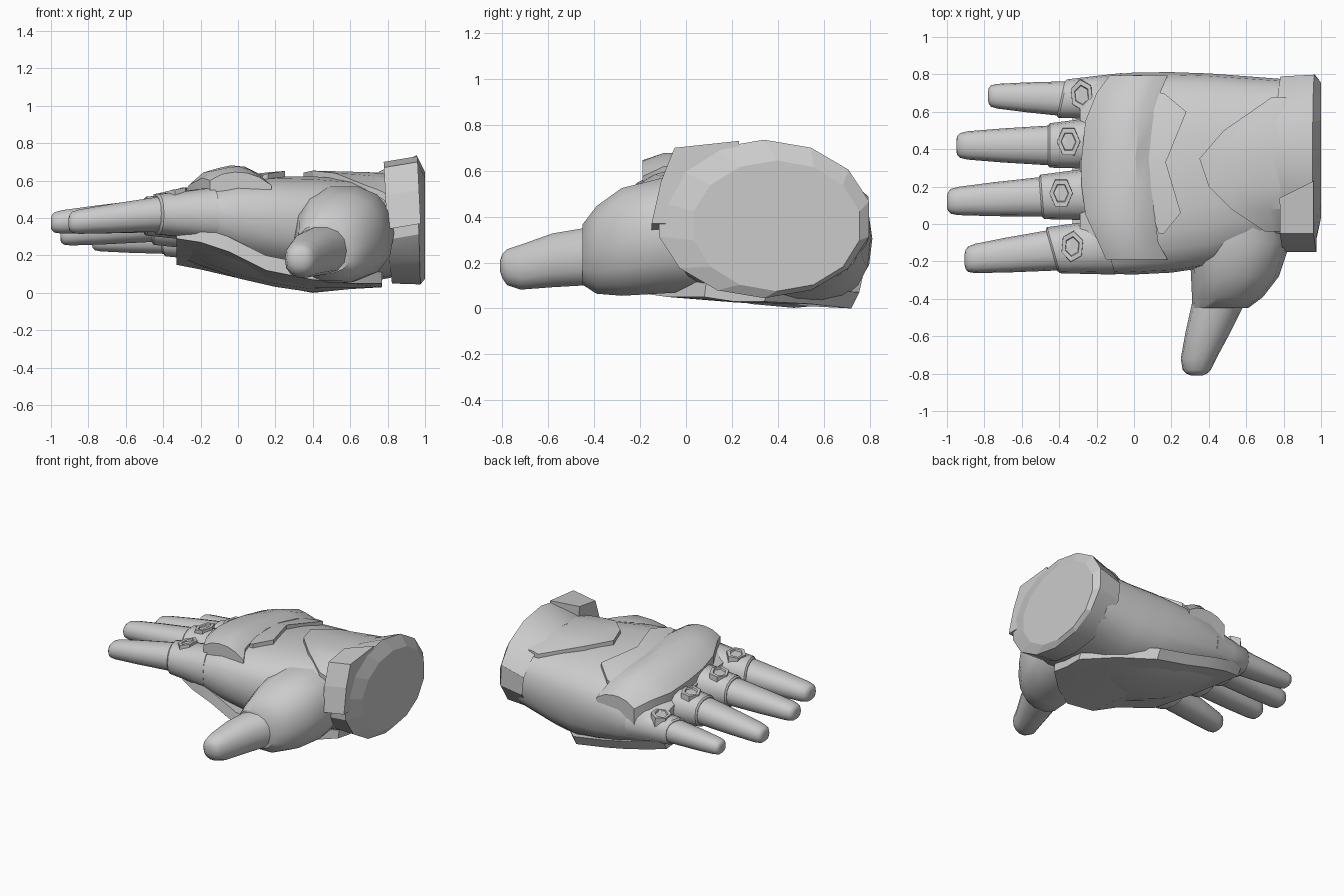
import bpy, bmesh, math
from mathutils import Vector

cube = bpy.data.objects.get("Cube")
if cube:
    bpy.data.objects.remove(cube, do_unlink=True)

GREY = (0.6, 0.6, 0.6, 1)
mat = bpy.data.materials.new("plain grey")
mat.use_nodes = True
mat.diffuse_color = GREY
mat.node_tree.nodes["Principled BSDF"].inputs["Base Color"].default_value = GREY


def loft(name, rings, angle=35):
    """Skin a row of closed rings and cap both ends."""
    bm = bmesh.new()
    rows = [[bm.verts.new(p) for p in ring] for ring in rings]
    n = len(rows[0])
    for a, b in zip(rows, rows[1:]):
        for i in range(n):
            j = (i + 1) % n
            bm.faces.new((a[i], a[j], b[j], b[i]))
    bm.faces.new(rows[0])
    bm.faces.new(rows[-1])
    bmesh.ops.recalc_face_normals(bm, faces=bm.faces)
    mesh = bpy.data.meshes.new(name)
    bm.to_mesh(mesh)
    bm.free()
    mesh.materials.append(mat)
    obj = bpy.data.objects.new(name, mesh)
    bpy.context.collection.objects.link(obj)
    if angle:
        bpy.ops.object.select_all(action='DESELECT')
        obj.select_set(True)
        bpy.context.view_layer.objects.active = obj
        bpy.ops.object.shade_smooth_by_angle(angle=math.radians(angle))


def oval(n, power=2.0, turn=0.0):
    """Unit superellipse points."""
    pts = []
    for i in range(n):
        a = math.tau * i / n + turn
        c, s = math.cos(a), math.sin(a)
        pts.append((math.copysign(abs(c) ** (2 / power), c),
                    math.copysign(abs(s) ** (2 / power), s)))
    return pts


# Hand body: x, y low, y high, z low, z high, tilt and heel drop on the little-finger side
POWER = 2.6
BODY = [(-0.29, -0.25, 0.77, 0.22, 0.47, 0.16, 0.02),
        (-0.20, -0.265, 0.79, 0.18, 0.53, 0.14, 0.02),
        (0.0, -0.27, 0.81, 0.11, 0.60, 0.10, 0.03),
        (0.2, -0.26, 0.812, 0.08, 0.615, 0.08, 0.06),
        (0.4, -0.23, 0.805, 0.06, 0.62, 0.06, 0.08),
        (0.6, -0.18, 0.79, 0.06, 0.61, 0.04, 0.045),
        (0.86, -0.04, 0.77, 0.09, 0.60, 0.0, 0.0)]


def body_top(x, y):
    """Height of the back of the hand."""
    x = min(max(x, BODY[0][0]), BODY[-1][0])
    for a, b in zip(BODY, BODY[1:]):
        if x <= b[0]:
            t = (x - a[0]) / (b[0] - a[0])
            _, y0, y1, z0, z1, tilt, _ = [p + (q - p) * t for p, q in zip(a, b)]
            break
    v = min(abs((2 * y - y0 - y1) / (y1 - y0)), 0.96)
    bulge = (1 - v ** POWER) ** (1 / POWER)
    return (z0 + z1) / 2 - tilt * (y - 0.27) + bulge * (z1 - z0) / 2


rings = []
for x, y0, y1, z0, z1, tilt, drop in BODY:
    ring = []
    for u, v in oval(24, POWER):
        y = (y0 + y1) / 2 + u * (y1 - y0) / 2
        z = (z0 + z1) / 2 - tilt * (y - 0.27) + v * (z1 - z0) / 2
        ring.append((x, y, z + drop * min(v, 0) * (1 + u) / 2))
    rings.append(ring)
loft("hand_body", rings)


def plate(name, stations, lifts, depth=0.07):
    """Armour plate following the hand; stations are (y, x start, x end)."""
    rings = []
    for y, x0, x1 in stations:
        n = len(lifts) - 1
        xs = [x0 + (x1 - x0) * i / n for i in range(n + 1)]
        outer = [(x, y, body_top(x, y) + l) for x, l in zip(xs, lifts)]
        inner = [(x, y, body_top(x, y) - depth) for x in reversed(xs)]
        rings.append(outer + inner)
    loft(name, rings, 25)


# Plates on the back of the hand
plate("knuckle_plate", [(-0.19, -0.15, 0.18), (-0.10, -0.19, 0.13), (0.05, -0.26, 0.11),
                        (0.20, -0.28, 0.09), (0.36, -0.28, 0.08), (0.55, -0.26, 0.10),
                        (0.70, -0.20, 0.14), (0.795, -0.13, 0.18)],
      [0.06, 0.085, 0.085, 0.08, 0.06, 0.02])
plate("chevron_plate", [(-0.05, 0.13, 0.16), (0.06, 0.10, 0.25), (0.33, 0.07, 0.17),
                        (0.60, 0.10, 0.28), (0.70, 0.13, 0.16)], [0.02, 0.025, 0.03])
plate("wrist_tongue", [(-0.04, 0.70, 0.82), (0.08, 0.52, 0.82), (0.20, 0.40, 0.82),
                       (0.35, 0.35, 0.82), (0.50, 0.48, 0.82), (0.68, 0.74, 0.82)],
      [0.03, 0.035, 0.04, 0.04])

# Palm pad: x, thumb-side y and z, little-finger-side y and z
PAD = [(-0.33, -0.18, 0.29, 0.70, 0.15), (-0.20, -0.24, 0.27, 0.73, 0.125),
       (-0.05, -0.25, 0.22, 0.74, 0.09), (0.15, -0.25, 0.12, 0.73, 0.045),
       (0.40, -0.22, 0.07, 0.72, 0.0), (0.60, -0.08, 0.05, 0.54, 0.02),
       (0.77, 0.08, 0.05, 0.34, 0.03)]
loft("palm_pad", [[(x, y0, z0), (x, (y0 + y1) / 2, (z0 + z1) / 2 - 0.01), (x, y1, z1),
                   (x, y1 + 0.035, z1 + 0.07), (x, y0 + 0.01, z0 + 0.08)]
                  for x, y0, z0, y1, z1 in PAD], 25)


def cross_rings(axis_points, skew=0.0, n=14, power=2.3):
    """Rings facing x from (centre, half width, half height)."""
    return [[(c.x + skew * u * w, c.y + u * w, c.z + v * h) for u, v in oval(n, power)]
            for c, w, h in axis_points]


# Fingers: name, base, tip, base half width, sleeve skew, stud turn
FINGERS = [("index", (-0.44, -0.14, 0.42), (-0.905, -0.19, 0.375), 0.112, -0.28, 0.4),
           ("middle", (-0.50, 0.145, 0.41), (-1.0, 0.12, 0.375), 0.108, -0.08, 0.0),
           ("ring", (-0.46, 0.42, 0.36), (-0.95, 0.42, 0.31), 0.108, 0.0, 0.0),
           ("little", (-0.39, 0.67, 0.285), (-0.78, 0.685, 0.275), 0.094, 0.22, -0.4)]
for name, base, tip, w, skew, turn in FINGERS:
    b, t = Vector(base), Vector(tip)
    shape = [(-0.1, 1.0), (0.0, 0.98), (0.5, 0.84), (0.88, 0.70), (0.96, 0.61),
             (0.99, 0.46), (1.0, 0.28)]
    loft(name + "_finger",
         cross_rings([(b.lerp(t, f), w * s, w * 0.85 * s) for f, s in shape]), 60)

    # Sleeve around the finger root
    root = b + Vector((0.3, 0.015, 0.0))
    loft(name + "_sleeve",
         cross_rings([(b, w * 1.0, w * 0.88), (b + Vector((0.01, 0, 0)), w * 1.1, w * 0.98),
                      (b.lerp(root, 0.5), w * 1.2, w * 1.12), (root, w * 1.3, w * 1.3)], skew))

    # Low hexagonal stud with a sunken centre
    c = b + Vector((0.11, 0.02, w * 1.03))
    loft(name + "_stud",
         [[(c.x + u * 0.062 * s, c.y + v * 0.082 * s, c.z + dz + u * 0.012)
           for u, v in oval(6, 2, turn)]
          for s, dz in ((1.05, -0.05), (1, 0.018), (0.66, 0.018), (0.6, 0.006))], 0)


# Thumb: y, centre x, half width, z low, z high
def thumb_part(name, stations, angle):
    loft(name, [[(cx + u * rx, y, (z0 + z1) / 2 + v * (z1 - z0) / 2)
                 for u, v in oval(14, 2.3)] for y, cx, rx, z0, z1 in stations], angle)


thumb_part("thumb_base", [(0.15, 0.56, 0.25, 0.08, 0.57), (-0.10, 0.565, 0.27, 0.06, 0.575),
                          (-0.28, 0.54, 0.235, 0.05, 0.53), (-0.39, 0.50, 0.19, 0.06, 0.45),
                          (-0.45, 0.46, 0.15, 0.10, 0.37)], 40)
thumb_part("thumb", [(-0.40, 0.46, 0.145, 0.10, 0.36), (-0.58, 0.395, 0.12, 0.09, 0.33),
                     (-0.72, 0.345, 0.095, 0.08, 0.28), (-0.78, 0.335, 0.075, 0.10, 0.26),
                     (-0.80, 0.335, 0.055, 0.13, 0.24), (-0.81, 0.335, 0.03, 0.16, 0.21)], 60)

# Cuff and its bevelled end: x, slant, y centre, y radius, z centre, z radius
CUFF = [(0.84, -0.1, 0.37, 0.36, 0.34, 0.25), (0.79, -0.11, 0.35, 0.45, 0.35, 0.30),
        (0.965, -0.03, 0.34, 0.47, 0.39, 0.345), (1.0, 0.0, 0.395, 0.37, 0.36, 0.285)]
cuff_rings = [[(x + k * v * rz, cy + u * ry, cz + v * rz)
               for u, v in oval(14, 2, math.pi / 2)] for x, k, cy, ry, cz, rz in CUFF]
loft("cuff", cuff_rings[:3], 30)
loft("cuff_end", cuff_rings[2:], 0)

# Raised strap end on the cuff
strap = [(-0.15, 0.36), (-0.11, 0.54), (-0.05, 0.69), (0.20, 0.72), (0.20, 0.50), (0.02, 0.36)]
loft("cuff_strap", [[(x - 0.05 * (z - 0.6), y + dy * (y > 0.1), z + dz) for y, z in strap]
                    for x, dy, dz in ((0.785, -0.06, -0.02), (0.965, 0.03, 0.01))], 0)
